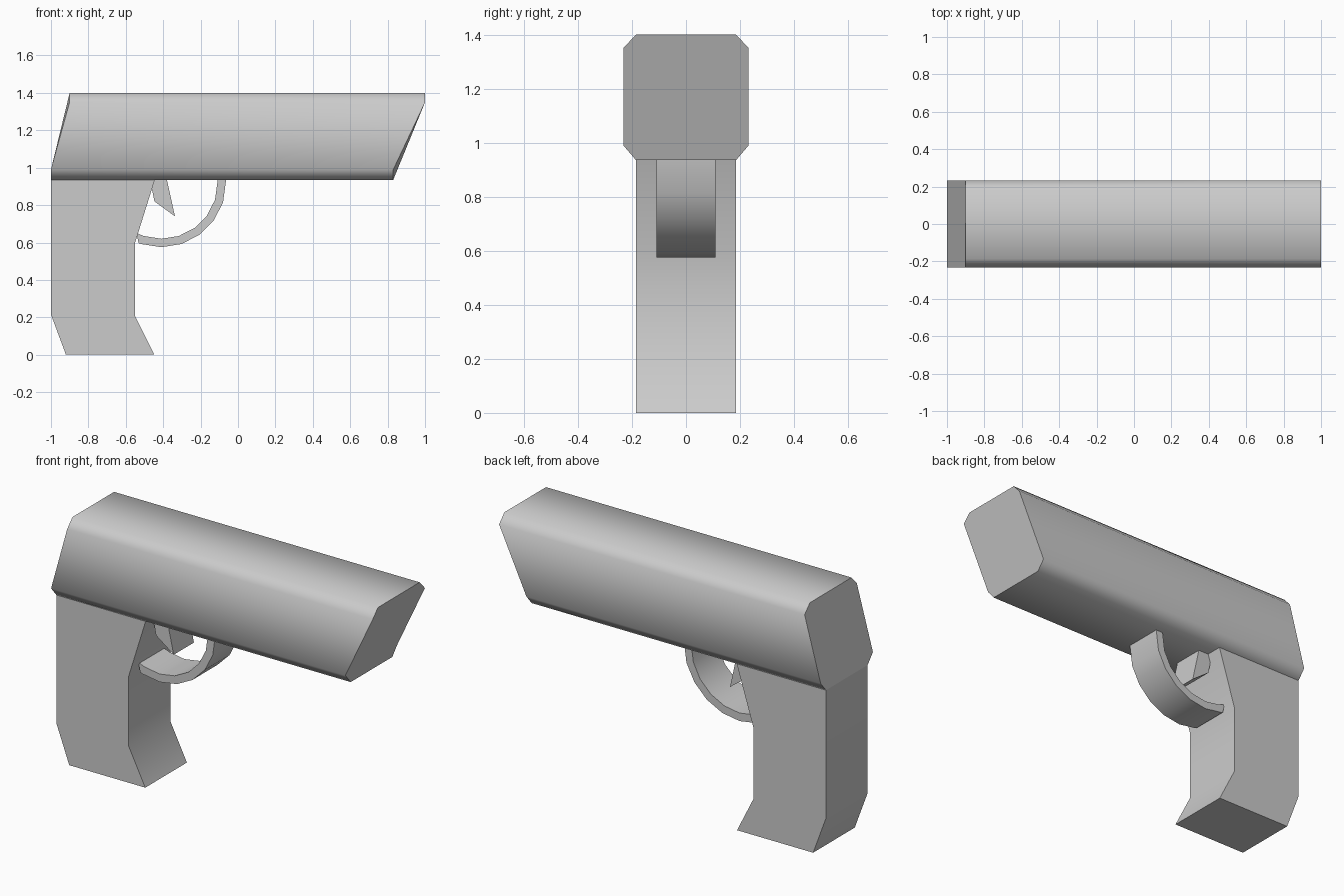
import bpy, bmesh, math

if "Cube" in bpy.data.objects:
    bpy.data.objects.remove(bpy.data.objects["Cube"])


def finish(name, rings, smooth_angle):
    """Bridge two matching outlines into a closed solid."""
    bm = bmesh.new()
    a, b = [[bm.verts.new(p) for p in ring] for ring in rings]
    n = len(a)
    bm.faces.new(a)
    bm.faces.new(b[::-1])
    for i in range(n):
        j = (i + 1) % n
        bm.faces.new((a[i], b[i], b[j], a[j]))
    bmesh.ops.recalc_face_normals(bm, faces=bm.faces[:])
    mesh = bpy.data.meshes.new(name)
    bm.to_mesh(mesh)
    bm.free()
    ob = bpy.data.objects.new(name, mesh)
    bpy.context.collection.objects.link(ob)
    bpy.ops.object.select_all(action='DESELECT')
    ob.select_set(True)
    bpy.context.view_layer.objects.active = ob
    bpy.ops.object.shade_smooth_by_angle(angle=math.radians(smooth_angle))
    return ob


def side_profile(name, outline, half_width, smooth_angle=35):
    """Extrude an x/z outline evenly to both sides of y = 0."""
    return finish(name, [[(x, y, z) for x, z in outline]
                         for y in (-half_width, half_width)], smooth_angle)


# Barrel body: chamfered box section with slanted ends (z, half width, rear x, front x)
levels = [(0.935, 0.185, -1.0, 0.83), (0.99, 0.232, -1.0, 0.83),
          (1.35, 0.232, -0.90, 1.0), (1.40, 0.185, -0.90, 1.0)]
rear = [(r, -w, z) for z, w, r, f in levels] + [(r, w, z) for z, w, r, f in levels[::-1]]
front = [(f, -w, z) for z, w, r, f in levels] + [(f, w, z) for z, w, r, f in levels[::-1]]
finish("barrel_body", [rear, front], 55)

# Grip
side_profile("grip", [(-1.0, 0.935), (-1.0, 0.215), (-0.92, 0), (-0.447, 0),
                      (-0.55, 0.205), (-0.55, 0.60), (-0.445, 0.935)], 0.185)

# Trigger
side_profile("trigger", [(-0.47, 0.935), (-0.447, 0.82), (-0.337, 0.74),
                         (-0.38, 0.935)], 0.09)


# Trigger guard: curved band from the barrel to the grip
def arc(radius, last):
    angles = [2.5, -18, -36, -54, -72, -90, -108, last]
    return [(-0.41 + radius * math.cos(math.radians(t)),
             0.922 + radius * math.sin(math.radians(t))) for t in angles]


side_profile("trigger_guard", arc(0.347, -110.5) + arc(0.302, -116)[::-1], 0.11)
